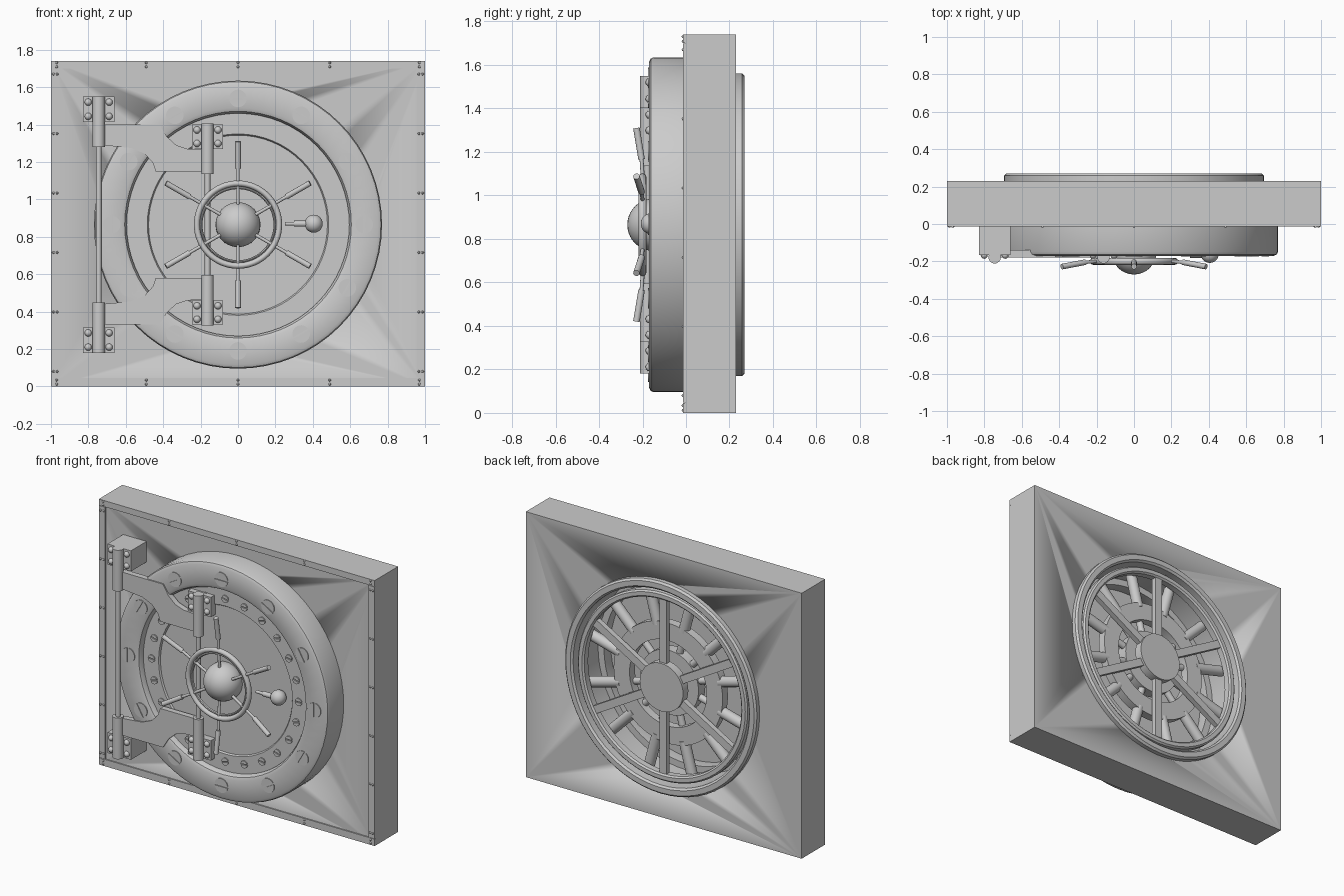
import bpy, bmesh
from math import sin, cos, pi, radians, asin
from mathutils import Vector

if "Cube" in bpy.data.objects:
    bpy.data.objects.remove(bpy.data.objects["Cube"])

C = 0.865  # height of the door axis


def finish(bm, name, smooth=True):
    bmesh.ops.recalc_face_normals(bm, faces=bm.faces[:])
    me = bpy.data.meshes.new(name)
    bm.to_mesh(me)
    bm.free()
    ob = bpy.data.objects.new(name, me)
    bpy.context.collection.objects.link(ob)
    if smooth:
        bpy.ops.object.select_all(action='DESELECT')
        ob.select_set(True)
        bpy.context.view_layer.objects.active = ob
        bpy.ops.object.shade_smooth_by_angle(angle=radians(35))
    return ob


def lathe(name, prof, n=64):
    """Closed (radius, y) profile spun round the door axis."""
    bm = bmesh.new()
    rings = [[bm.verts.new((r * sin(2*pi*i/n), y, C + r * cos(2*pi*i/n)))
              for r, y in prof] for i in range(n)]
    m = len(prof)
    for i in range(n):
        a, b = rings[i], rings[(i + 1) % n]
        for j in range(m):
            k = (j + 1) % m
            bm.faces.new((a[j], a[k], b[k], b[j]))
    return finish(bm, name)


def prisms(name, polys, y0, y1):
    """Several (x, z) outlines extruded in y, in one mesh."""
    bm = bmesh.new()
    for p in polys:
        a = [bm.verts.new((x, y0, z)) for x, z in p]
        b = [bm.verts.new((x, y1, z)) for x, z in p]
        bm.faces.new(a)
        bm.faces.new(b)
        for i in range(len(p)):
            j = (i + 1) % len(p)
            bm.faces.new((a[i], a[j], b[j], b[i]))
    return finish(bm, name)


def rect(x0, x1, z0, z1):
    return [(x0, z0), (x1, z0), (x1, z1), (x0, z1)]


def rods(name, segs, n=20):
    """Cylinders given as (start, end, radius)."""
    bm = bmesh.new()
    for p, q, r in segs:
        p, q = Vector(p), Vector(q)
        d = q - p
        mat = d.to_track_quat('Z', 'Y').to_matrix().to_4x4()
        mat.translation = (p + q) / 2
        bmesh.ops.create_cone(bm, cap_ends=True, segments=n, radius1=r,
                              radius2=r, depth=d.length, matrix=mat)
    return finish(bm, name)


def balls(name, items, u=12, v=8):
    bm = bmesh.new()
    for p, r in items:
        vs = bmesh.ops.create_uvsphere(bm, u_segments=u, v_segments=v, radius=r)['verts']
        bmesh.ops.translate(bm, vec=p, verts=vs)
    return finish(bm, name)


def polar(r, a, y):
    return (r * cos(a), y, C + r * sin(a))


def slotted(cx, cz, r, slot, tilt):
    """Two half discs with a slot between them."""
    out, t = [], asin(slot / r)
    for s in (0, pi):
        out.append([(cx + r * cos(tilt + s + t + (pi - 2*t) * k / 10),
                     cz + r * sin(tilt + s + t + (pi - 2*t) * k / 10))
                    for k in range(11)])
    return out


# wall slab with round opening
wall = prisms("wall_slab", [rect(-1, 1, 0, 1.74)], -0.005, 0.23)
cutter = rods("opening_cutter", [((0, -0.5, C), (0, 0.5, C), 0.655)], 64)
cutter.hide_render = True
mod = wall.modifiers.new("opening", 'BOOLEAN')
mod.object = cutter
mod.solver = 'EXACT'
bpy.context.view_layer.objects.active = wall
bpy.ops.object.modifier_apply(modifier=mod.name)
bpy.data.objects.remove(cutter)

# edge trim and rivets
prisms("edge_trim", [rect(-1, 1, 1.7, 1.74), rect(-1, 1, 0, 0.045),
                     rect(-1, -0.955, 0.047, 1.698), rect(0.955, 1, 0.047, 1.698)],
       -0.013, 0)
rv = []
for x in (-0.97, -0.49, 0, 0.49, 0.97):
    for z in (0.012, 0.034, 1.709, 1.731):
        rv.append(((x, -0.013, z), 0.007))
for i in range(6):
    for s in (-1, 1):
        for x in (0.967, 0.987):
            rv.append(((s * x, -0.013, 0.08 + i * 0.318), 0.007))
balls("trim_rivets", rv, 8, 6)

# door ring, face plate, back lip and sleeve
lathe("door_ring", [(0.77, 0), (0.77, -0.148), (0.764, -0.162), (0.748, -0.17),
                    (0.625, -0.17), (0.606, -0.162), (0.595, -0.14), (0.595, 0)])
lathe("face_ring", [(0.6, -0.07), (0.6, -0.13), (0.485, -0.13), (0.478, -0.12), (0.478, -0.07)])
rods("face_plate", [((0, -0.07, C), (0, -0.12, C), 0.482)], 64)
lathe("back_lip", [(0.695, 0.22), (0.695, 0.258), (0.683, 0.27), (0.65, 0.27),
                   (0.638, 0.258), (0.638, -0.07), (0.66, -0.07), (0.66, 0.22)])

# slotted bolts on both rings
big, small = [], []
for i in range(12):
    a = i * pi / 6
    big += slotted(0.675 * cos(a), C + 0.675 * sin(a), 0.047, 0.006, a + pi / 2)
for i in range(24):
    a = i * pi / 12
    small += slotted(0.533 * cos(a), C + 0.533 * sin(a), 0.024, 0.003, 0.3 * sin(5 * i))
prisms("ring_bolts", big, -0.15, -0.175)
prisms("face_screws", small, -0.12, -0.137)

# hand wheel
balls("wheel_hub", [((0, -0.15, C), 0.12)], 32, 20)
lathe("wheel_rim", [(0.22 + 0.016 * cos(k * pi / 6), -0.2 + 0.018 * sin(k * pi / 6))
                    for k in range(12)])
lathe("wheel_inner_rim", [(0.197 + 0.007 * cos(k * pi / 4), -0.195 + 0.01 * sin(k * pi / 4))
                          for k in range(8)])
sp = []
for i in range(6):
    a = pi / 2 + i * pi / 3
    sp.append((polar(0.08, a, -0.19), polar(0.31, a, -0.205), 0.009))
    sp.append((polar(0.3, a, -0.204), polar(0.445, a, -0.228), 0.015))
rods("wheel_spokes", sp, 16)

# small side handle
rods("side_handle", [((0.25, -0.165, C + 0.005), (0.32, -0.165, C + 0.005), 0.01),
                     ((0.3, -0.165, C + 0.005), (0.38, -0.165, C + 0.005), 0.016),
                     ((0.405, -0.12, C + 0.005), (0.405, -0.16, C + 0.005), 0.02)])
balls("side_handle_ball", [((0.405, -0.16, C + 0.005), 0.048)], 24, 16)

# hinges, upper and lower
ARM = [(-0.73, 0.535), (-0.42, 0.535), (-0.38, 0.47), (-0.33, 0.425), (-0.27, 0.405),
       (-0.17, 0.4), (-0.17, 0.285), (-0.44, 0.285), (-0.455, 0.33), (-0.5, 0.38),
       (-0.57, 0.41), (-0.73, 0.425)]
XO, XI = -0.745, -0.163
outer, inner, arms, barrels, bolts = [], [], [], [], []
for s in (-1, 1):
    outer.append(rect(XO - 0.085, XO + 0.085, C + s * 0.55, C + s * 0.685))
    inner.append(rect(XI - 0.083, XI + 0.083, C + s * 0.405, C + s * 0.535))
    arms.append([(x, C + s * z) for x, z in ARM])
    barrels.append(((XO, -0.178, C + s * 0.415), (XO, -0.178, C + s * 0.685), 0.033))
    barrels.append(((XI, -0.178, C + s * 0.27), (XI, -0.178, C + s * 0.54), 0.033))
    for t in (-1, 1):
        for k in (-1, 1):
            bolts.append(((XO + t * 0.056, -0.167, C + s * (0.617 + k * 0.038)), 0.019))
            bolts.append(((XI + t * 0.056, -0.167, C + s * (0.47 + k * 0.036)), 0.019))
prisms("wall_hinge_blocks", outer, 0, -0.167)
prisms("door_hinge_blocks", inner, -0.11, -0.167)
prisms("hinge_arms", arms, -0.14, -0.178)
rods("hinge_barrels", barrels, 24)
balls("hinge_bolts", bolts)
rods("hinge_pins", [((XO, -0.178, C - 0.6), (XO, -0.178, C + 0.6), 0.015),
                    ((XI, -0.178, C - 0.5), (XI, -0.178, C + 0.5), 0.015)])

# locking mechanism on the back
lathe("back_rim", [(0.615, 0.2), (0.615, 0.24), (0.605, 0.25), (0.58, 0.25),
                   (0.57, 0.24), (0.57, 0.2)])
rods("back_hub", [((0, 0.2, C), (0, 0.255, C), 0.157), ((0, -0.08, C), (0, 0.2, C), 0.1)], 40)
bars = []
for i in range(6):
    a = pi / 2 + i * pi / 3
    c, s, w = cos(a), sin(a), 0.025
    bars.append([(r * c - t * s, C + r * s + t * c)
                 for r, t in ((0.1, -w), (0.59, -w), (0.59, w), (0.1, w))])
prisms("back_spokes", bars, 0.205, 0.24)
lathe("bolt_carrier", [(0.395, 0.13), (0.395, 0.185), (0.28, 0.185), (0.28, 0.13)])
lathe("inner_collar", [(0.21, 0.1), (0.21, 0.17), (0.09, 0.17), (0.09, 0.1)])
lk = []
for i in range(12):
    a = pi / 12 + i * pi / 6
    lk.append((polar(0.37, a, 0.155), polar(0.6, a, 0.155), 0.034))
    lk.append((polar(0.19, a, 0.14), polar(0.3, a, 0.14), 0.022))
rods("locking_bolts", lk)
